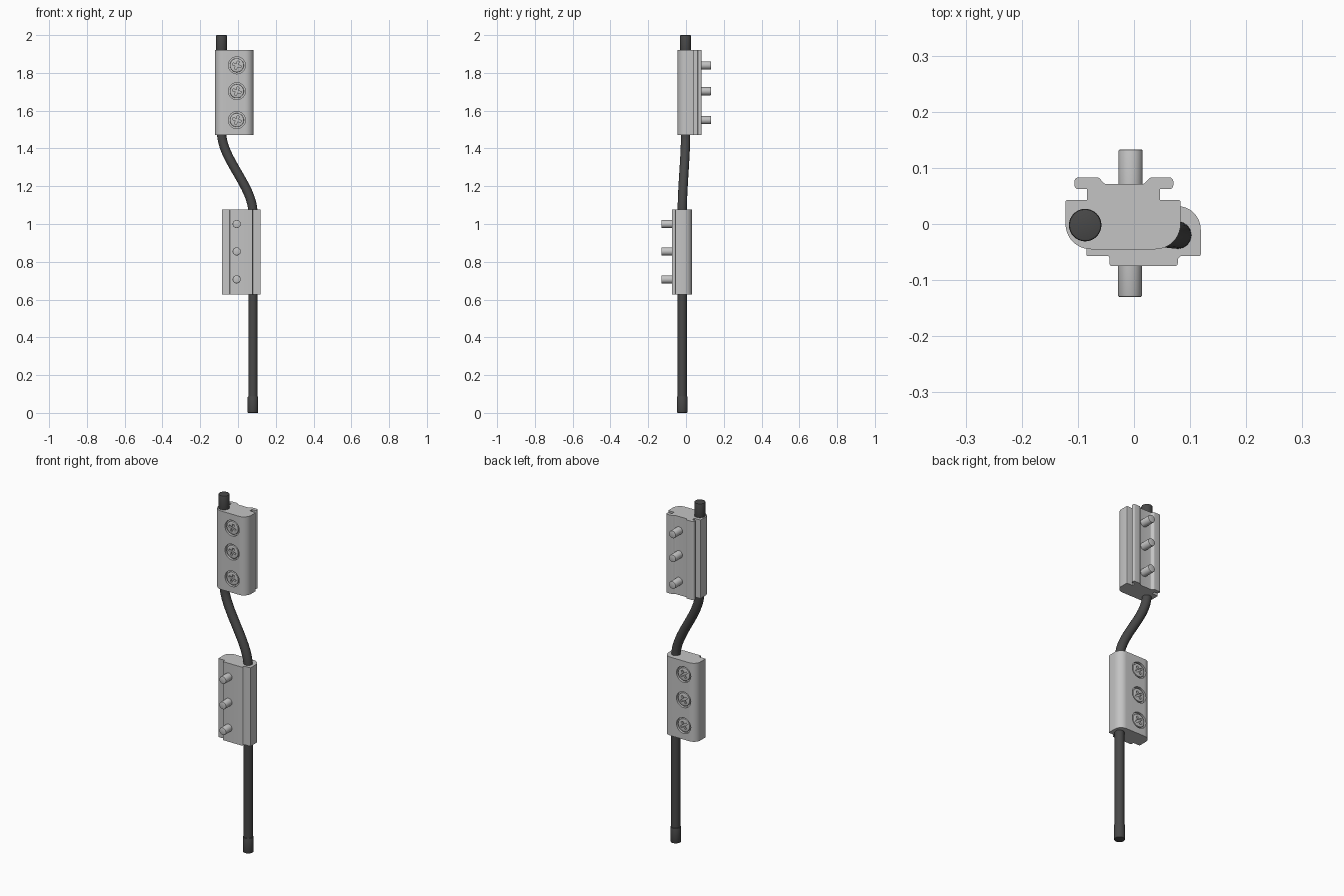
import bpy, bmesh, math
from mathutils import Vector, Matrix

if "Cube" in bpy.data.objects:
    bpy.data.objects.remove(bpy.data.objects["Cube"])


def material(name, v):
    m = bpy.data.materials.new(name)
    m.diffuse_color = (v, v, v, 1)
    m.use_nodes = True
    m.node_tree.nodes["Principled BSDF"].inputs["Base Color"].default_value = m.diffuse_color
    return m


METAL = material("light grey metal", 0.55)
RUBBER = material("dark grey rubber", 0.065)


def finish(name, bm, mat):
    bmesh.ops.recalc_face_normals(bm, faces=bm.faces)
    me = bpy.data.meshes.new(name)
    bm.to_mesh(me)
    bm.free()
    ob = bpy.data.objects.new(name, me)
    bpy.context.collection.objects.link(ob)
    me.materials.append(mat)
    return ob


def smooth(ob):
    bpy.ops.object.select_all(action='DESELECT')
    ob.select_set(True)
    bpy.context.view_layer.objects.active = ob
    bpy.ops.object.shade_smooth_by_angle(angle=math.radians(35))


def cut(ob, cutter):
    mod = ob.modifiers.new("cut", 'BOOLEAN')
    mod.operation, mod.solver, mod.object = 'DIFFERENCE', 'EXACT', cutter
    bpy.context.view_layer.objects.active = ob
    bpy.ops.object.modifier_apply(modifier=mod.name)
    bpy.data.objects.remove(cutter)


def rod(name, r, a, b, mat, bevel=0.0, segs=32):
    """Round bar from a to b with optional chamfered rims."""
    a, b = Vector(a), Vector(b)
    bm = bmesh.new()
    rot = (b - a).to_track_quat('Z', 'Y').to_matrix().to_4x4()
    bmesh.ops.create_cone(bm, cap_ends=True, segments=segs, radius1=r, radius2=r,
                          depth=(b - a).length, matrix=Matrix.Translation((a + b) / 2) @ rot)
    if bevel:
        rims = [e for e in bm.edges if any(len(f.verts) > 4 for f in e.link_faces)]
        bmesh.ops.bevel(bm, geom=rims, offset=bevel, segments=2, affect='EDGES', profile=0.5)
    return finish(name, bm, mat)


def rounded(points):
    """Outline with each corner (x, y, trim) replaced by an arc."""
    out, n = [], len(points)
    for i, (x, y, r) in enumerate(points):
        p = Vector((x, y))
        u = (Vector(points[i - 1][:2]) - p).normalized()
        v = (Vector(points[(i + 1) % n][:2]) - p).normalized()
        if r == 0:
            out.append(p)
            continue
        w = math.sin(u.angle(v) / 2)
        segs = 10 if r > 0.02 else 4
        for k in range(segs + 1):
            t = k / segs
            c0, c1, c2 = (1 - t) ** 2, 2 * t * (1 - t) * w, t * t
            out.append(((p + u * r) * c0 + p * c1 + (p + v * r) * c2) / (c0 + c1 + c2))
    return out


def extrusion(name, points, z0, z1):
    bm = bmesh.new()
    face = bm.faces.new([bm.verts.new((p.x, p.y, z0)) for p in rounded(points)])
    ext = bmesh.ops.extrude_face_region(bm, geom=[face])
    verts = [g for g in ext["geom"] if isinstance(g, bmesh.types.BMVert)]
    bmesh.ops.translate(bm, verts=verts, vec=(0, 0, z1 - z0))
    return finish(name, bm, METAL)


def cross_cutter(x, y, z, angle):
    bm = bmesh.new()
    for k in range(2):
        m = (Matrix.Translation((x, y, z)) @ Matrix.Rotation(angle + k * math.pi / 2, 4, 'Y')
             @ Matrix.Diagonal((0.046, 0.024, 0.011, 1)))
        bmesh.ops.create_cube(bm, size=1, matrix=m)
    # merge the two bars into one plus shape
    ob = finish("cross_cutter", bm, METAL)
    ob.hide_render = True
    return ob


def add_screws(label, block, x, heights, face_y, tip_y, angle):
    """Recessed cross-head screws whose shanks come out of the far side."""
    s = 1 if tip_y > face_y else -1
    for i, z in enumerate(heights, 1):
        pocket = rod("pocket", 0.045, (x, face_y - s * 0.02, z), (x, face_y + s * 0.014, z), METAL)
        cut(block, pocket)
        head = rod(f"{label}_screw_head_{i}", 0.037, (x, face_y + s * 0.002, z),
                   (x, face_y + s * 0.022, z), METAL, 0.003)
        cutter = cross_cutter(x, face_y, z, angle)
        bpy.context.view_layer.objects.active = head
        mod = head.modifiers.new("cross", 'BOOLEAN')
        mod.operation, mod.solver, mod.object = 'DIFFERENCE', 'EXACT', cutter
        mod.use_self = True
        bpy.ops.object.modifier_apply(modifier=mod.name)
        bpy.data.objects.remove(cutter)
        smooth(head)
        smooth(rod(f"{label}_screw_shank_{i}", 0.0215, (x, face_y + s * 0.02, z),
                   (x, tip_y, z), METAL, 0.003))
    smooth(block)


# Upper clamp block: rounded front, T-shaped rails at the back
upper = extrusion("upper_clamp", [
    (-0.122, -0.045, 0.045), (0.083, -0.045, 0.045), (0.083, 0.043, 0.004),
    (0.046, 0.043, 0), (0.046, 0.062, 0), (0.070, 0.062, 0.007), (0.070, 0.083, 0.007),
    (0.029, 0.083, 0.003), (0.017, 0.071, 0.003), (-0.052, 0.071, 0.003),
    (-0.063, 0.083, 0.003), (-0.106, 0.083, 0.007), (-0.106, 0.062, 0.007),
    (-0.084, 0.062, 0), (-0.084, 0.043, 0), (-0.122, 0.043, 0.004)], 1.47, 1.92)
add_screws("upper", upper, -0.006, (1.84, 1.703, 1.55), -0.045, 0.133, 0.35)

# Lower clamp block: rounded back, raised pad in front
lower = extrusion("lower_clamp", [
    (-0.085, -0.057, 0.003), (-0.044, -0.057, 0.003), (-0.044, -0.075, 0.005),
    (0.078, -0.075, 0.005), (0.078, -0.062, 0.002), (0.083, -0.057, 0.002),
    (0.119, -0.057, 0.003), (0.119, 0.032, 0.042), (-0.085, 0.032, 0.042)], 0.627, 1.077)
add_screws("lower", lower, -0.007, (1.0, 0.855, 0.707), 0.032, -0.13, 0.6)

# Cable: straight run, S-bend between the clamps, straight run
TOP, LOW = (-0.087, -0.002), (0.079, -0.02)
curve = bpy.data.curves.new("cable", 'CURVE')
curve.dimensions = '3D'
curve.bevel_depth, curve.bevel_resolution, curve.resolution_u = 0.0245, 6, 16
curve.use_fill_caps = True
spline = curve.splines.new('BEZIER')
path = [(LOW, 0.05, 0.1), (LOW, 1.06, 0.14), (TOP, 1.485, 0.14), (TOP, 1.95, 0.1)]
spline.bezier_points.add(len(path) - 1)
for bp, ((x, y), z, h) in zip(spline.bezier_points, path):
    bp.handle_left_type = bp.handle_right_type = 'FREE'
    bp.co = (x, y, z)
    bp.handle_left, bp.handle_right = (x, y, z - h), (x, y, z + h)
cable = bpy.data.objects.new("cable", curve)
bpy.context.collection.objects.link(cable)
curve.materials.append(RUBBER)

# Sleeves at both cable ends
smooth(rod("lower_sleeve", 0.028, (*LOW, 0), (*LOW, 0.087), RUBBER, 0.004))
smooth(rod("upper_sleeve", 0.029, (*TOP, 1.90), (*TOP, 2.0), RUBBER, 0.004))
